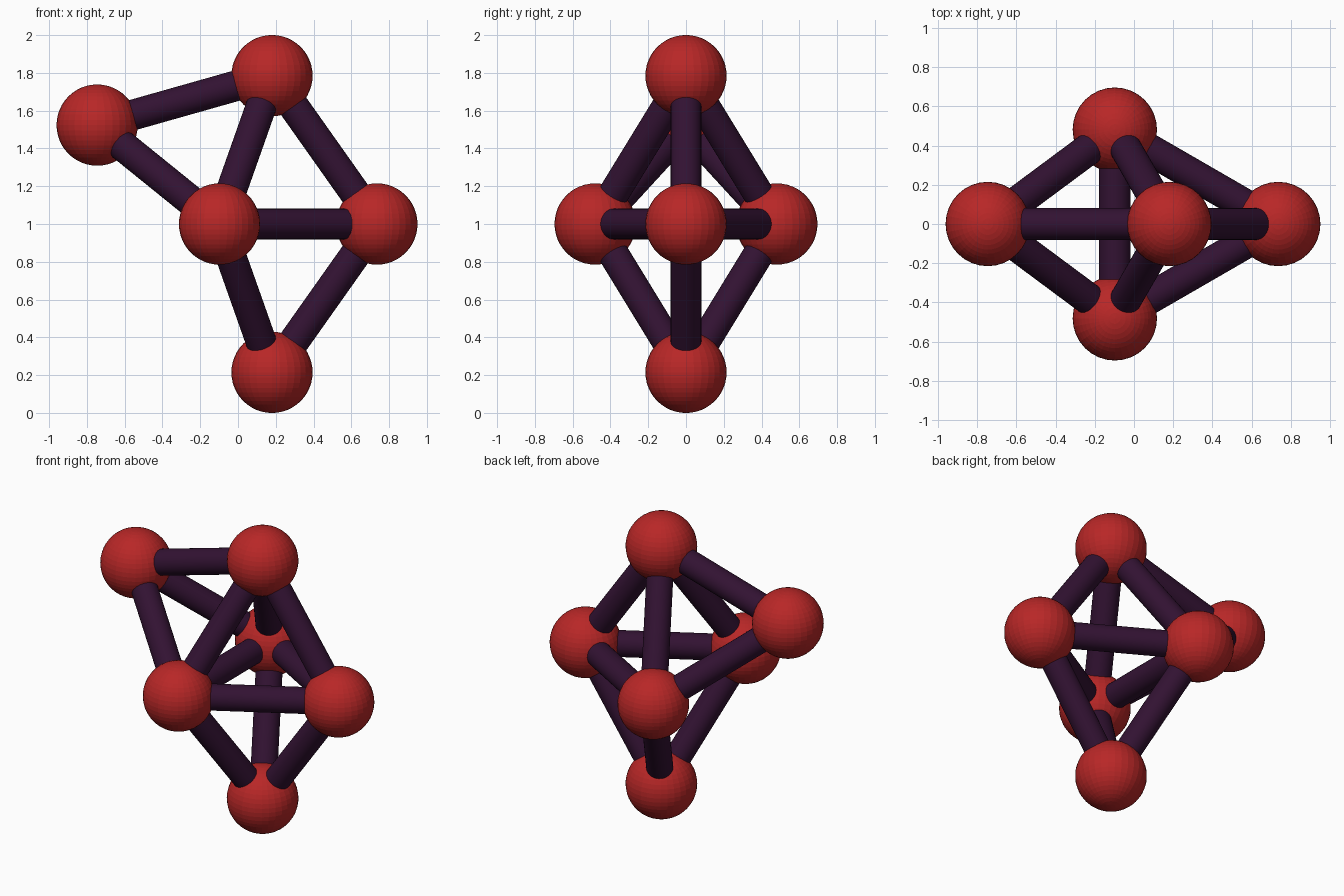
import bpy
import math
from mathutils import Vector

if "Cube" in bpy.data.objects:
    bpy.data.objects.remove(bpy.data.objects["Cube"])

BALL_R, ROD_R, EDGE = 0.215, 0.081, 0.962


def material(name, rgb):
    m = bpy.data.materials.new(name)
    m.diffuse_color = (*rgb, 1)
    m.use_nodes = True
    m.node_tree.nodes["Principled BSDF"].inputs["Base Color"].default_value = m.diffuse_color
    return m


red = material("red", (0.48, 0.02, 0.02))
purple = material("dark purple", (0.032, 0.006, 0.032))

# Node positions: a triangular bipyramid plus one extra tetrahedron tip
ring_r = EDGE / math.sqrt(3)
height = EDGE * math.sqrt(2 / 3)
cx = 0.18
near = Vector((cx - ring_r / 2, -EDGE / 2, 1))
far = Vector((cx - ring_r / 2, EDGE / 2, 1))
right = Vector((cx + ring_r, 0, 1))
top = Vector((cx, 0, 1 + height))
bottom = Vector((cx, 0, 1 - height))
left = (top + near + far) * 2 / 3 - right  # mirrored across the upper left face

nodes = {"near": near, "far": far, "right": right,
         "top": top, "bottom": bottom, "left": left}


def ball(name, p):
    bpy.ops.mesh.primitive_uv_sphere_add(segments=32, ring_count=24, radius=BALL_R, location=p)
    ob = bpy.context.object
    ob.name = name
    ob.data.materials.append(red)


def rod(name, a, b):
    d = b - a
    bpy.ops.mesh.primitive_cylinder_add(vertices=32, radius=ROD_R, depth=d.length,
                                        location=(a + b) / 2)
    ob = bpy.context.object
    ob.name = name
    ob.rotation_euler = d.to_track_quat('Z', 'Y').to_euler()
    ob.data.materials.append(purple)
    bpy.ops.object.shade_smooth_by_angle(angle=math.radians(40))


# Balls at every node
for n, p in nodes.items():
    ball(n + "_ball", p)

# Rods join every pair of neighbouring nodes
names = list(nodes)
for i, a in enumerate(names):
    for b in names[i + 1:]:
        if (nodes[a] - nodes[b]).length < EDGE * 1.05:
            rod(f"{a}_{b}_rod", nodes[a], nodes[b])
